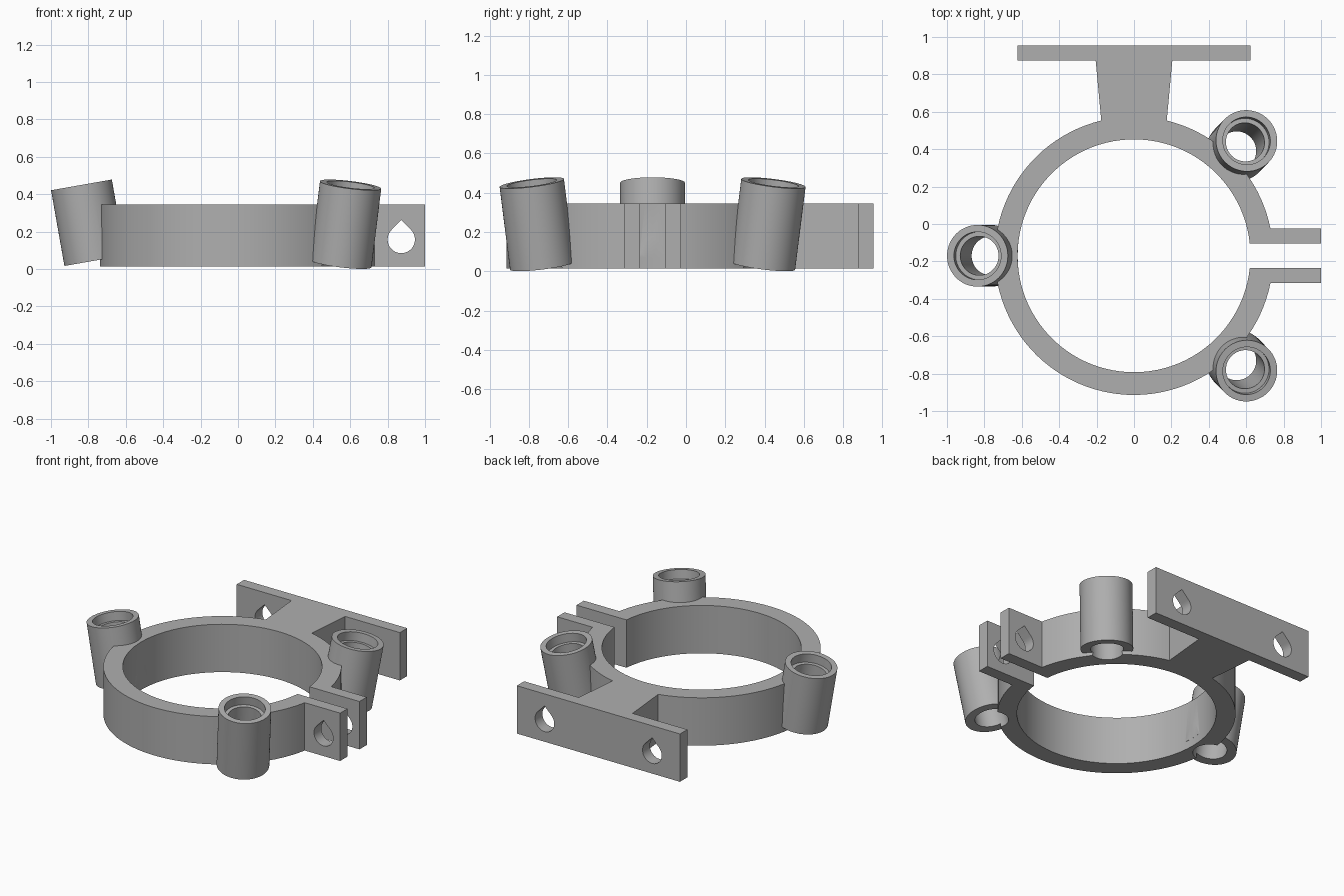
import bpy, bmesh
from math import sin, cos, asin, radians, pi
from mathutils import Vector, Matrix

if "Cube" in bpy.data.objects:
    bpy.data.objects.remove(bpy.data.objects["Cube"])

CY = -0.17                 # ring centre in y
R_IN, R_OUT = 0.6225, 0.744
Z0, Z1 = 0.015, 0.345
TILT = radians(10)

grey = bpy.data.materials.new("plain grey")
grey.use_nodes = True
grey.diffuse_color = (0.43, 0.43, 0.43, 1)
grey.node_tree.nodes["Principled BSDF"].inputs["Base Color"].default_value = (0.43, 0.43, 0.43, 1)


def make(name, bm):
    bmesh.ops.recalc_face_normals(bm, faces=bm.faces)
    me = bpy.data.meshes.new(name)
    bm.to_mesh(me)
    bm.free()
    me.materials.append(grey)
    ob = bpy.data.objects.new(name, me)
    bpy.context.scene.collection.objects.link(ob)
    return ob


def prism(name, points, depth):
    """Extrude a closed outline of 3D points along a vector."""
    bm = bmesh.new()
    face = bm.faces.new([bm.verts.new(p) for p in points])
    new = bmesh.ops.extrude_face_region(bm, geom=[face])["geom"]
    verts = [v for v in new if isinstance(v, bmesh.types.BMVert)]
    bmesh.ops.translate(bm, verts=verts, vec=Vector(depth))
    return make(name, bm)


def cylinder(name, radius, start, end, segments=64):
    start, end = Vector(start), Vector(end)
    axis = end - start
    matrix = Matrix.Translation((start + end) / 2) @ axis.to_track_quat("Z", "Y").to_matrix().to_4x4()
    bm = bmesh.new()
    bmesh.ops.create_cone(bm, cap_ends=True, segments=segments, radius1=radius,
                          radius2=radius, depth=axis.length, matrix=matrix)
    return make(name, bm)


def combine(target, other, operation):
    """Apply a boolean and discard the operand."""
    mod = target.modifiers.new("boolean", "BOOLEAN")
    mod.operation, mod.solver, mod.object = operation, "EXACT", other
    bpy.context.view_layer.objects.active = target
    bpy.ops.object.modifier_apply(modifier=mod.name)
    bpy.data.objects.remove(other)


def arc(radius, a0, a1, n):
    return [(radius * cos(a0 + (a1 - a0) * i / n), radius * sin(a0 + (a1 - a0) * i / n))
            for i in range(n + 1)]


# Clamp body: split ring, two lugs, neck and mounting plate in one outline
slit, lug = 0.065, 0.145
gap = asin(slit / R_IN)
lug_a = asin(lug / R_OUT)
neck_a = asin(0.175 / R_OUT)
outline = arc(R_IN, gap, 2 * pi - gap, 96)
outline += [(1, -slit), (1, -lug)]
outline += arc(R_OUT, 2 * pi - lug_a, pi / 2 + neck_a, 72)
plate = [(0.205, 1.045), (0.6225, 1.045), (0.6225, 1.125)]
outline += [(-x, y) for x, y in plate] + plate[::-1]
outline += arc(R_OUT, pi / 2 - neck_a, lug_a, 20)
outline += [(1, lug), (1, slit)]
body = prism("clamp_body", [(x, y + CY, Z0) for x, y in outline], (0, 0, Z1 - Z0))

# Tilted sockets: top centre relative to the ring, and length
sockets = [((0.602, 0.615), 0.427), ((0.602, -0.615), 0.427), ((-0.837, 0), 0.411)]
axes = []
for (x, y), length in sockets:
    out = Vector((x, y, 0)).normalized()
    axis = out * sin(TILT) + Vector((0, 0, cos(TILT)))
    top = Vector((x, y + CY, 0.45))
    axes.append((top, axis, length))
    combine(body, cylinder("socket", 0.165, top - axis * length, top), "UNION")

# Stepped bores through the sockets
for top, axis, length in axes:
    combine(body, cylinder("bore", 0.104, top - axis * (length + 0.1), top + axis * 0.1), "DIFFERENCE")
    combine(body, cylinder("counterbore", 0.128, top - axis * 0.06, top + axis * 0.1), "DIFFERENCE")

# Keep the inside of the ring clear
combine(body, cylinder("ring_clearance", R_IN - 0.0005, (0, CY, -0.2), (0, CY, 0.7), 128), "DIFFERENCE")

# Teardrop screw holes in the lugs and the plate
for x, y0, depth in ((0.873, -0.4, 0.45), (-0.41, 0.8, 0.25), (0.41, 0.8, 0.25)):
    drop = arc(0.073, radians(135), radians(405), 32) + [(0, 0.104)]
    combine(body, prism("screw_hole", [(x + u, y0, 0.158 + v) for u, v in drop], (0, depth, 0)), "DIFFERENCE")

# Smooth round walls, crisp edges
bpy.ops.object.select_all(action="DESELECT")
body.select_set(True)
bpy.context.view_layer.objects.active = body
bpy.ops.object.shade_smooth_by_angle(angle=radians(30))
